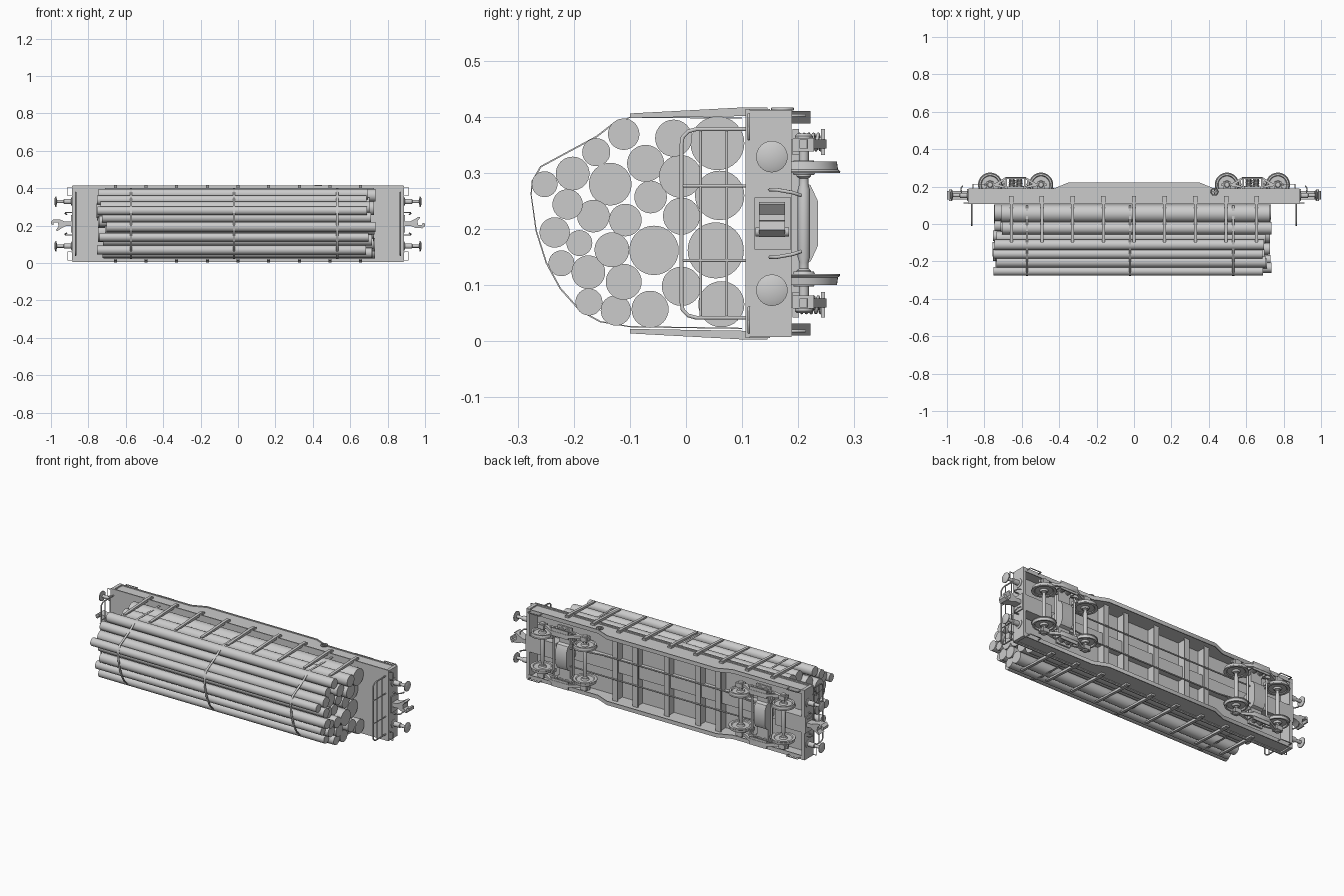
import bpy, bmesh, math, random
from mathutils import Vector, Matrix

random.seed(4)
ZC = 0.21                                   # centre line of the wagon (it lies on its side)


def make(name, bm):
    bmesh.ops.recalc_face_normals(bm, faces=bm.faces)
    me = bpy.data.meshes.new(name)
    bm.to_mesh(me)
    bm.free()
    ob = bpy.data.objects.new(name, me)
    bpy.context.collection.objects.link(ob)
    return ob


def prism(name, pts, axis, a, b):
    """Extrude a 2D outline along an axis from a to b."""
    place = {'x': lambda p, t: (t, p[0], p[1]), 'y': lambda p, t: (p[0], t, p[1]),
             'z': lambda p, t: (p[0], p[1], t)}[axis]
    bm = bmesh.new()
    lo = [bm.verts.new(place(p, a)) for p in pts]
    hi = [bm.verts.new(place(p, b)) for p in pts]
    bm.faces.new(lo)
    bm.faces.new(hi)
    for i in range(len(pts)):
        j = (i + 1) % len(pts)
        bm.faces.new((lo[i], lo[j], hi[j], hi[i]))
    return make(name, bm)


def box(name, x0, x1, y0, y1, z0, z1):
    return prism(name, [(x0, y0), (x1, y0), (x1, y1), (x0, y1)], 'z', z0, z1)


def lathe(name, prof, origin, direction, n=32):
    """Revolve (radius, distance) points around a line."""
    bm = bmesh.new()
    vs = [bm.verts.new((r, 0, h)) for r, h in prof]
    es = [bm.edges.new(p) for p in zip(vs, vs[1:])]
    bmesh.ops.spin(bm, geom=vs + es, cent=(0, 0, 0), axis=(0, 0, 1), steps=n, angle=math.tau)
    bmesh.ops.remove_doubles(bm, verts=bm.verts, dist=1e-5)
    rot = Vector(direction).to_track_quat('Z', 'Y').to_matrix().to_4x4()
    bm.transform(Matrix.Translation(origin) @ rot)
    return make(name, bm)


def rod(name, p, q, r, n=24):
    d = Vector(q) - Vector(p)
    return lathe(name, [(0, 0), (r, 0), (r, d.length), (0, d.length)], p, d, n)


def tube(name, pts, r, cyclic=False):
    cu = bpy.data.curves.new(name, 'CURVE')
    cu.dimensions = '3D'
    cu.bevel_depth, cu.bevel_resolution, cu.use_fill_caps = r, 1, True
    sp = cu.splines.new('POLY')
    sp.points.add(len(pts) - 1)
    for p, c in zip(sp.points, pts):
        p.co = (*c, 1)
    sp.use_cyclic_u = cyclic
    ob = bpy.data.objects.new(name, cu)
    bpy.context.collection.objects.link(ob)
    return ob


# Logs: y, z, radius
logs = [(-.111, .369, .028), (-.16, .337, .025), (-.202, .299, .03), (-.252, .28, .023), (-.135, .28, .038),
        (-.072, .317, .033), (-.022, .362, .033), (.056, .353, .048), (-.01, .294, .038), (.06, .26, .044),
        (-.211, .244, .027), (-.165, .223, .029), (-.108, .216, .029), (-.063, .257, .029), (-.008, .223, .033),
        (-.234, .194, .027), (-.19, .175, .023), (-.132, .163, .031), (-.057, .162, .044), (.053, .162, .05),
        (-.222, .139, .023), (-.174, .123, .03), (-.111, .106, .032), (-.008, .098, .035), (.063, .066, .041),
        (-.173, .07, .024), (-.125, .055, .027), (-.064, .057, .033)]
for y, z, r in logs:
    s = random.uniform(-.03, .03)
    rod("log", (-.73 + s, y, z), (.71 + s, y, z), r, 32)

# Lashing straps over the load
strap = [(.1, .399), (-.1, .4), (-.133, .387), (-.16, .366), (-.26, .312), (-.275, .286), (-.277, .262), (-.268, .196),
         (-.25, .139), (-.225, .093), (-.19, .054), (-.154, .034), (-.1, .025), (.1, .022)]
for x in (-.572, -.021, .53):
    inner = [(y + (.002 if y < -.12 else 0), z + (.002 if z < ZC else -.002)) for y, z in strap]
    prism("strap", strap + inner[::-1], 'x', x - .006, x + .006)

# Deck and cross members
box("deck", -.88, .88, .106, .116, .012, .408)
for x in (-.33, -.2, 0, .2, .33):
    box("cross_member", x - .005, x + .005, .116, .175, .02, .4)
    box("cross_member_flange", x - .016, x + .016, .172, .178, .02, .4)
box("centre_sill", -.88, .88, .116, .15, ZC - .035, ZC + .035)

belly = [(-.885, .184), (-.43, .184), (-.35, .217), (.35, .217), (.43, .184), (.885, .184)]
for s in (-1, 1):
    # Fish-belly side sills with flanges
    z = lambda d: ZC + s * d
    prism("side_sill", [(.885, .106), (-.885, .106)] + belly, 'z', z(.188), z(.194))
    prism("sill_bottom_flange", belly + [(x, y + .005) for x, y in belly[::-1]], 'z', z(.178), z(.2))
    box("sill_top_flange", -.885, .885, .106, .113, z(.185), z(.204))
    # Stakes and their sockets
    for i in range(-4, 5):
        x = i * .164
        prism("stake", [(-.1, z(.196)), (.106, z(.207)), (.145, z(.207)), (.145, z(.192)), (-.1, z(.188))],
              'x', x - .008, x + .008)
        box("stake_socket", x - .012, x + .012, .108, .15, z(.19), z(.204))
    # Brake rods under the floor
    tube("brake_rod", [(-.6, .2, z(.05)), (-.4, .185, z(.06)), (.4, .185, z(.06)), (.6, .2, z(.05))], .004)

# Handbrake wheel
rim = [(.43 + .018 * math.cos(a), .172 + .018 * math.sin(a), .414) for a in [i * math.tau / 20 for i in range(20)]]
tube("handbrake_rim", rim, .003, True)
for i in (0, 5):
    tube("handbrake_spoke", [rim[i], rim[i + 10]], .002)
rod("handbrake_shaft", (.43, .172, .395), (.43, .172, .416), .005)

for e in (-1, 1):
    # Headstock and coupler pocket
    box("headstock", e * .868, e * .887, .106, .188, .008, .412)
    box("coupler_pocket", e * .7, e * .893, .122, .187, ZC - .046, ZC + .046)
    head = [(.88, -.012), (.925, -.012), (.95, -.022), (.985, -.024), (1.0, -.012), (.998, .004), (.988, .006),
            (.984, -.008), (.962, -.006), (.96, .016), (.975, .034), (.965, .038), (.94, .022), (.92, .012), (.88, .012)]
    prism("coupler", [(e * x, ZC + e * z) for x, z in head], 'y', .13, .176)
    rod("coupler_pin", (e * .982, .124, ZC - e * .015), (e * .982, .184, ZC - e * .015), .008)
    # End gate
    gx = e * .868
    tube("gate_frame", [(gx, y, z) for y, z in
         [(.108, .378), (.018, .378), (.004, .374), (-.006, .364), (-.008, .35), (-.008, .07),
          (-.006, .056), (.004, .046), (.018, .042), (.108, .042)]], .004)
    for z in (.144, .277):
        tube("gate_post", [(gx, -.008, z), (gx, .108, z)], .003)
    for y in (.026, .073):
        tube("gate_bar", [(gx, y, .042), (gx, y, .378)], .0025)
    for s in (-1, 1):
        z = lambda d: ZC + s * d
        # Buffers
        lathe("buffer", [(0, 0), (.024, 0), (.024, .005), (.014, .008), (.014, .045), (.009, .047), (.009, .083),
                         (.028, .086), (.028, .091), (.018, .095), (0, .096)],
              (e * .885, .153, z(.119)), (e, 0, 0))
        # Corner grab rails, steps and hoses
        tube("grab_rail", [(e * .885, .112, z(.195)), (e * .91, .112, z(.195)), (e * .91, .112, z(.15)),
                           (e * .885, .112, z(.15))], .0025)
        tube("step_hanger", [(e * .79, .185, z(.192)), (e * .79, .212, z(.192)), (e * .86, .212, z(.192)),
                             (e * .86, .185, z(.192))], .003)
        tube("brake_hose", [(e * .885, .15, z(.06)), (e * .91, .15, z(.06)), (e * .922, .162, z(.06)),
                            (e * .925, .19, z(.055)), (e * .915, .205, z(.05))], .0035)

    # Bogies
    bx = e * .633
    prism("bogie_bolster", [(.18, .06), (.18, .36), (.205, .36), (.205, .285), (.222, .278), (.235, .25),
                            (.235, .17), (.222, .142), (.205, .135), (.205, .06)], 'x', bx - .035, bx + .035)
    rod("pivot", (bx, .116, ZC), (bx, .2, ZC), .035)
    for s in (-1, 1):
        z = lambda d: ZC + s * d
        a, b = z(.134), z(.15)
        for m in (-1, 1):
            px = lambda x: bx + m * x
            prism("side_frame_arm", [(px(0), .19), (px(.05), .19), (px(.11), .202), (px(.165), .202), (px(.165), .216),
                                     (px(.105), .22), (px(.055), .25), (px(0), .25), (px(0), .241), (px(.05), .241),
                                     (px(.09), .213), (px(.05), .2), (px(0), .2)], 'z', a, b)
            box("frame_column", px(.046), px(.054), .195, .245, a, b)
            # Coil springs
            tube("spring", [(px(.02) + .014 * math.cos(t), .2 + .042 * t / (10 * math.pi),
                             z(.145) + .014 * math.sin(t)) for t in [i * math.pi / 6 for i in range(61)]], .0032)
            rod("spring_core", (px(.02), .2, z(.145)), (px(.02), .242, z(.145)), .009, 16)
        box("spring_seat", bx - .055, bx + .055, .241, .248, z(.122), z(.168))
        box("spring_cap", bx - .045, bx + .045, .19, .201, z(.122), z(.168))
    for m in (-1, 1):
        # Wheelsets
        wx = bx + m * .136
        half = [(0, 0), (.011, 0), (.011, .06), (.008, .07), (.008, .08), (.013, .084), (.013, .11), (.009, .112),
                (.009, .16), (0, .16)]
        for s in (-1, 1):
            z = lambda d: ZC + s * d
            lathe("axle", half, (wx, .21, ZC), (0, 0, s), 20)
            lathe("wheel", [(.012, -.004), (.018, -.004), (.022, .005), (.046, .004), (.05, 0), (.064, 0), (.065, .003),
                            (.061, .006), (.059, .02), (.05, .02), (.046, .012), (.022, .012), (.018, .022),
                            (.012, .022)], (wx, .21, z(.09)), (0, 0, s), 40)
            box("axle_box", wx - .02, wx + .02, .19, .228, z(.128), z(.152))
            lathe("axle_cap", [(0, .008), (.012, .008), (.016, .004), (.016, 0)], (wx, .21, z(.152)), (0, 0, s))
            box("brake_shoe", wx - m * .066, wx - m * .076, .19, .23, z(.092), z(.11))
        rod("brake_beam", (wx - m * .074, .212, .09), (wx - m * .074, .212, .33), .006, 12)

# Smooth shading with sharp edges kept
for ob in bpy.context.scene.objects:
    if ob.type == 'MESH':
        ob.select_set(True)
        bpy.context.view_layer.objects.active = ob
bpy.ops.object.shade_smooth_by_angle(angle=math.radians(35))
